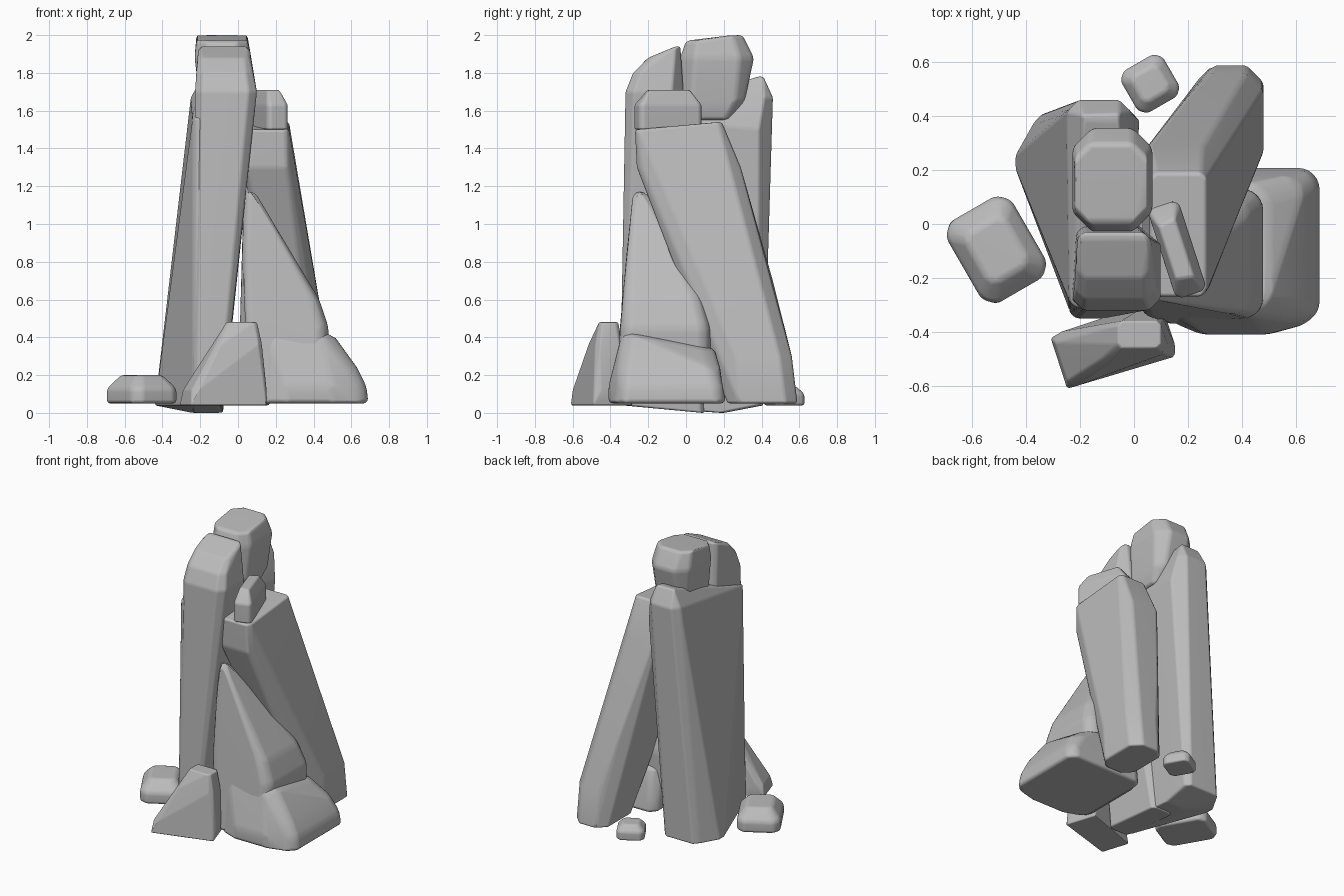
import bpy
import bmesh
from math import radians
from mathutils import Matrix, Vector

default_cube = bpy.data.objects.get("Cube")
if default_cube:
    bpy.data.objects.remove(default_cube, do_unlink=True)

# One plain grey stone colour
STONE = (.5, .5, .5, 1)
stone = bpy.data.materials.new("grey_stone")
stone.use_nodes = True
stone.diffuse_color = STONE
shader = next(n for n in stone.node_tree.nodes if n.type == "BSDF_PRINCIPLED")
shader.inputs["Base Color"].default_value = STONE


def level(height, west, east, south, north, turn=0, chamfer=.15, climb=0):
    """Horizontal section: a rectangle with cut corners, climbing to the north."""
    half_width, half_depth = (east - west) / 2, (north - south) / 2
    centre = Vector((west + half_width, south + half_depth, height))
    cut = chamfer * min(east - west, north - south)
    rotation = Matrix.Rotation(radians(turn), 3, "Z")
    points = []
    for side_x in (-1, 1):
        for side_y in (-1, 1):
            for cut_x, cut_y in ((cut, 0), (0, cut)):
                offset = Vector((side_x * (half_width - cut_x),
                                 side_y * (half_depth - cut_y),
                                 climb * (side_y + 1) / 2))
                points.append(centre + rotation @ offset)
    return points


def rock(name, *sections, rounding=.03):
    """Wrap a faceted stone around its sections and soften its edges."""
    bm = bmesh.new()
    for section in sections:
        for point in section:
            bm.verts.new(point)
    bmesh.ops.remove_doubles(bm, verts=list(bm.verts), dist=.02)
    bmesh.ops.convex_hull(bm, input=list(bm.verts))
    loose = [vert for vert in bm.verts if not vert.link_faces]
    bmesh.ops.delete(bm, geom=loose, context="VERTS")
    bmesh.ops.dissolve_limit(bm, angle_limit=radians(7),
                             verts=list(bm.verts), edges=list(bm.edges))
    bmesh.ops.recalc_face_normals(bm, faces=list(bm.faces))
    for face in bm.faces:
        face.smooth = True

    mesh = bpy.data.meshes.new(name)
    bm.to_mesh(mesh)
    bm.free()
    mesh.materials.append(stone)
    obj = bpy.data.objects.new(name, mesh)
    bpy.context.scene.collection.objects.link(obj)

    bevel = obj.modifiers.new("worn_edges", "BEVEL")
    bevel.width = rounding
    bevel.segments = 3
    bevel.limit_method = "ANGLE"
    bevel.angle_limit = radians(12)
    obj.modifiers.new("soft_shading", "WEIGHTED_NORMAL")


def pebble(name, floor, shoulder, roof, taper, west, east, south, north, turn):
    """Small stone whose top is a narrower copy of its base."""
    inset_x = (east - west) * taper / 2
    inset_y = (north - south) * taper / 2
    rock(name,
         level(floor, west, east, south, north, turn),
         level(shoulder, west, east, south, north, turn),
         level(roof, west + inset_x, east - inset_x,
               south + inset_y, north - inset_y, turn))


# Tall standing stones
rock("front_pillar",
     level(height=.04, west=-.24, east=-.08, south=-.35, north=.1, climb=-.04),
     level(height=1.7, west=-.23, east=.1, south=-.32, north=-.03),
     level(height=1.8, west=-.22, east=.08, south=-.28, north=-.03),
     level(height=1.88, west=-.21, east=.06, south=-.2, north=-.03, climb=.06))
rock("back_pillar",
     level(height=.04, west=-.44, east=-.1, south=.2, north=.26, chamfer=.1),
     level(height=.04, west=-.37, east=-.1, south=.2, north=.41),
     level(height=.04, west=-.24, east=-.1, south=-.34, north=.2, climb=-.04),
     level(height=1.56, west=-.24, east=-.01, south=-.31, north=.2, chamfer=.1),
     level(height=1.5, west=-.25, east=.02, south=.2, north=.42),
     level(height=1.67, west=-.25, east=-.01, south=.35, north=.46, chamfer=.4),
     level(height=1.78, west=-.19, east=-.05, south=.38, north=.41))

# Slab leaning against the standing stones
rock("leaning_slab",
     level(height=.05, west=.23, east=.48, south=.22, north=.59, chamfer=.25),
     level(height=.3, west=.22, east=.48, south=.2, north=.56, chamfer=.25),
     level(height=.7, west=.15, east=.41, south=.1, north=.46),
     level(height=1.3, west=.03, east=.28, south=-.26, north=.29, chamfer=.1),
     level(height=1.5, west=.06, east=.27, south=-.27, north=.19, chamfer=.1,
           climb=.04))

# Pointed wedge with a low block at its foot
rock("tall_wedge",
     level(height=.06, west=.08, east=.46, south=-.37, north=.13, chamfer=.1),
     level(height=.45, west=.01, east=.48, south=-.35, north=.13, chamfer=.1),
     level(height=.6, west=.01, east=.43, south=-.34, north=.09, chamfer=.1),
     level(height=1.17, west=.03, east=.1, south=-.28, north=-.21))
rock("wedge_foot",
     level(height=.05, west=.1, east=.69, south=-.37, north=.21, chamfer=.08),
     level(height=.05, west=.2, east=.55, south=-.41, north=0),
     level(height=.14, west=.2, east=.55, south=-.41, north=0),
     level(height=.14, west=.1, east=.68, south=-.36, north=.2, chamfer=.08),
     level(height=.24, west=.1, east=.63, south=-.36, north=.18, chamfer=.1),
     level(height=.42, west=.1, east=.5, south=-.34, north=.15, climb=-.08))

# Boulders resting on top
rock("top_boulder",
     level(height=1.55, west=-.16, east=.02, south=.06, north=.23),
     level(height=1.65, west=-.2, east=.05, south=-.02, north=.31, chamfer=.2),
     level(height=1.88, west=-.23, east=.07, south=-.03, north=.36, chamfer=.25),
     level(height=1.97, west=-.22, east=.05, south=0, north=.3, chamfer=.2,
           climb=.03),
     rounding=.04)
pebble("perched_stone", floor=1.5, shoulder=1.63, roof=1.71, taper=.35,
       west=.1, east=.22, south=-.27, north=.08, turn=18)

# Loose stones on the ground
rock("front_stone",
     level(height=.04, west=-.29, east=.14, south=-.56, north=-.34, turn=18,
           chamfer=.05),
     level(height=.12, west=-.28, east=.14, south=-.55, north=-.34, turn=18),
     level(height=.36, west=-.13, east=.12, south=-.5, north=-.35, turn=10),
     level(height=.48, west=-.06, east=.1, south=-.46, north=-.36))
pebble("side_stone", floor=.05, shoulder=.13, roof=.2, taper=.4,
       west=-.65, east=-.37, south=-.27, north=.08, turn=30)
pebble("back_stone", floor=.04, shoulder=.1, roof=.14, taper=.4,
       west=-.03, east=.15, south=.43, north=.61, turn=30)
